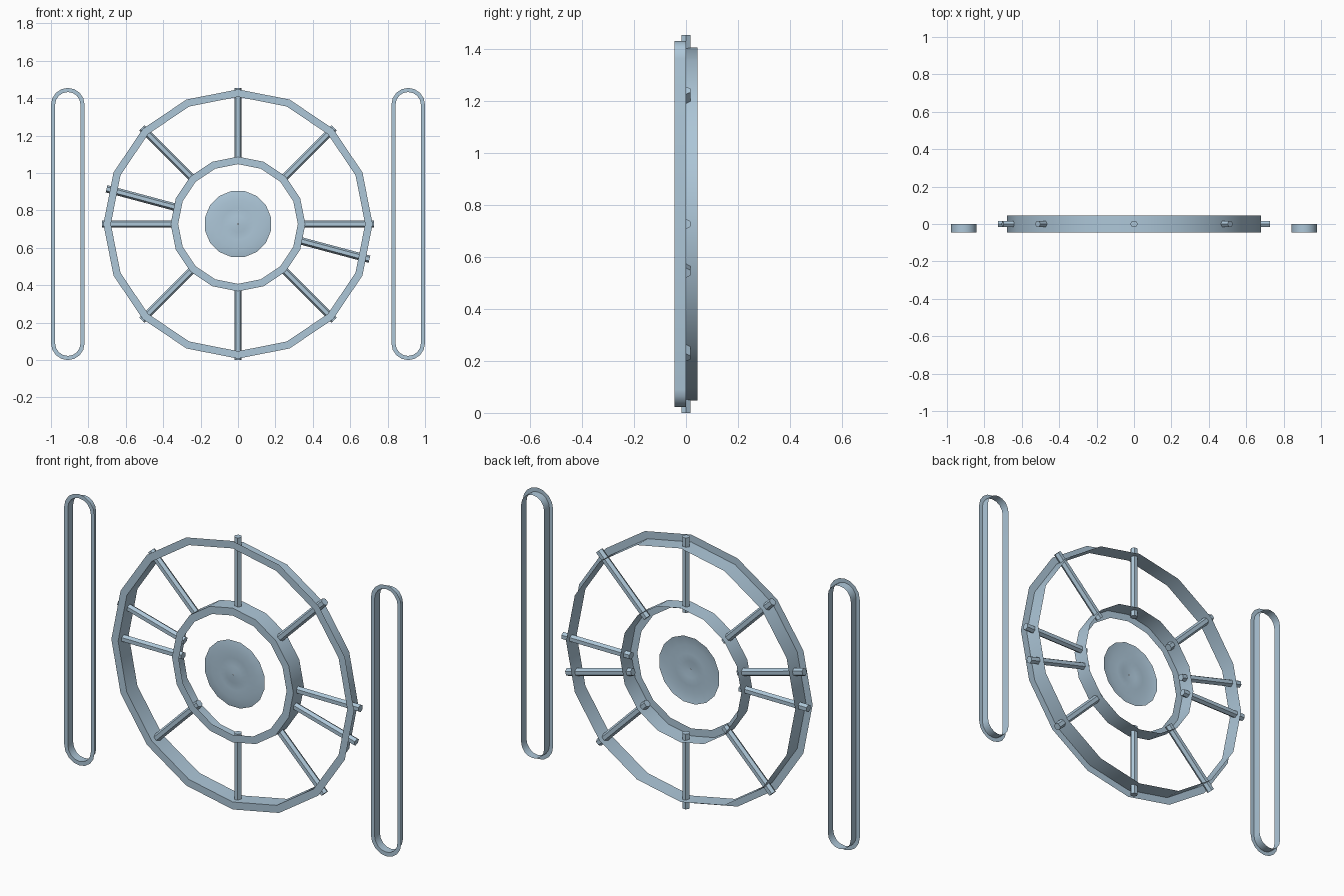
import bpy, bmesh, math
from mathutils import Matrix, Vector

if "Cube" in bpy.data.objects:
    bpy.data.objects.remove(bpy.data.objects["Cube"])

CZ = 0.7275                     # wheel centre height
FRONT, BACK = -0.045, 0.045

steel = bpy.data.materials.new("pale_steel_blue")
steel.diffuse_color = (0.42, 0.57, 0.69, 1)
steel.use_nodes = True
steel.node_tree.nodes["Principled BSDF"].inputs["Base Color"].default_value = steel.diffuse_color


def finish(name, bm, smooth=True):
    me = bpy.data.meshes.new(name)
    bm.to_mesh(me)
    bm.free()
    me.materials.append(steel)
    ob = bpy.data.objects.new(name, me)
    bpy.context.collection.objects.link(ob)
    if smooth:
        bpy.ops.object.select_all(action='DESELECT')
        ob.select_set(True)
        bpy.context.view_layer.objects.active = ob
        bpy.ops.object.shade_smooth_by_angle(angle=math.radians(35))
    return ob


def skin(name, loops, flip=False):
    """Bridge a list of closed loops with equal point counts."""
    bm = bmesh.new()
    rows = [[bm.verts.new(p) for p in loop] for loop in loops]
    n = len(rows[0])
    for a, b in zip(rows, rows[1:]):
        for i in range(n):
            j = (i + 1) % n
            f = (a[i], a[j], b[j], b[i])
            bm.faces.new(f[::-1] if flip else f)
    return finish(name, bm)


def circle(r, y, n=16, turn=0.0):
    return [(r * math.cos(turn + 2 * math.pi * i / n), y,
             CZ + r * math.sin(turn + 2 * math.pi * i / n)) for i in range(n)]


def pill(cx, r, y, half=0.6375, n=8):
    pts = []
    for start, s in ((0, 1), (math.pi, -1)):
        for i in range(n + 1):
            a = start + math.pi * i / n
            pts.append((cx + r * math.cos(a), y, CZ + s * half + r * math.sin(a)))
    return pts


# rims: thin front flange plus a wall running back
skin("outer_rim", [circle(0.72, FRONT), circle(0.68, FRONT), circle(0.68, BACK)], True)
skin("inner_rim", [circle(0.32, FRONT), circle(0.36, FRONT), circle(0.36, BACK)])

# side slots: flange plus shallower wall
for side, sx in (("left", -1), ("right", 1)):
    cx = 0.91 * sx
    skin(side + "_slot_frame",
         [pill(cx, 0.09, FRONT), pill(cx, 0.068, FRONT), pill(cx, 0.068, 0.0)], True)

# hexagonal spokes, with one extra pair
R0, R1 = 0.325, 0.7275
for k, deg in enumerate([i * 45 for i in range(8)] + [165, -15]):
    bm = bmesh.new()
    bmesh.ops.create_cone(bm, cap_ends=True, segments=6, radius1=0.02, radius2=0.02,
                          depth=R1 - R0,
                          matrix=Matrix.Translation((0, 0, (R0 + R1) / 2)) @
                          Matrix.Rotation(math.radians(90), 4, 'Z'))
    # keep a hexagon corner in the wheel plane
    if max(v.co.x for v in bm.verts) < 0.019:
        bmesh.ops.rotate(bm, verts=bm.verts, cent=(0, 0, 0),
                         matrix=Matrix.Rotation(math.radians(30), 3, 'Z'))
    bm.transform(Matrix.Translation((0, 0, CZ)) @
                 Matrix.Rotation(math.radians(90 - deg), 4, 'Y'))
    finish("spoke_%02d" % (k + 1), bm, smooth=False)

# rippled centre disc
half = math.pi / 16
profile = [(0.18, -0.028), (0.13, -0.038), (0.085, -0.032), (0.045, -0.037), (0.002, -0.039)]
skin("centre_disc", [circle(r, y, 16, half) for r, y in profile], True)
